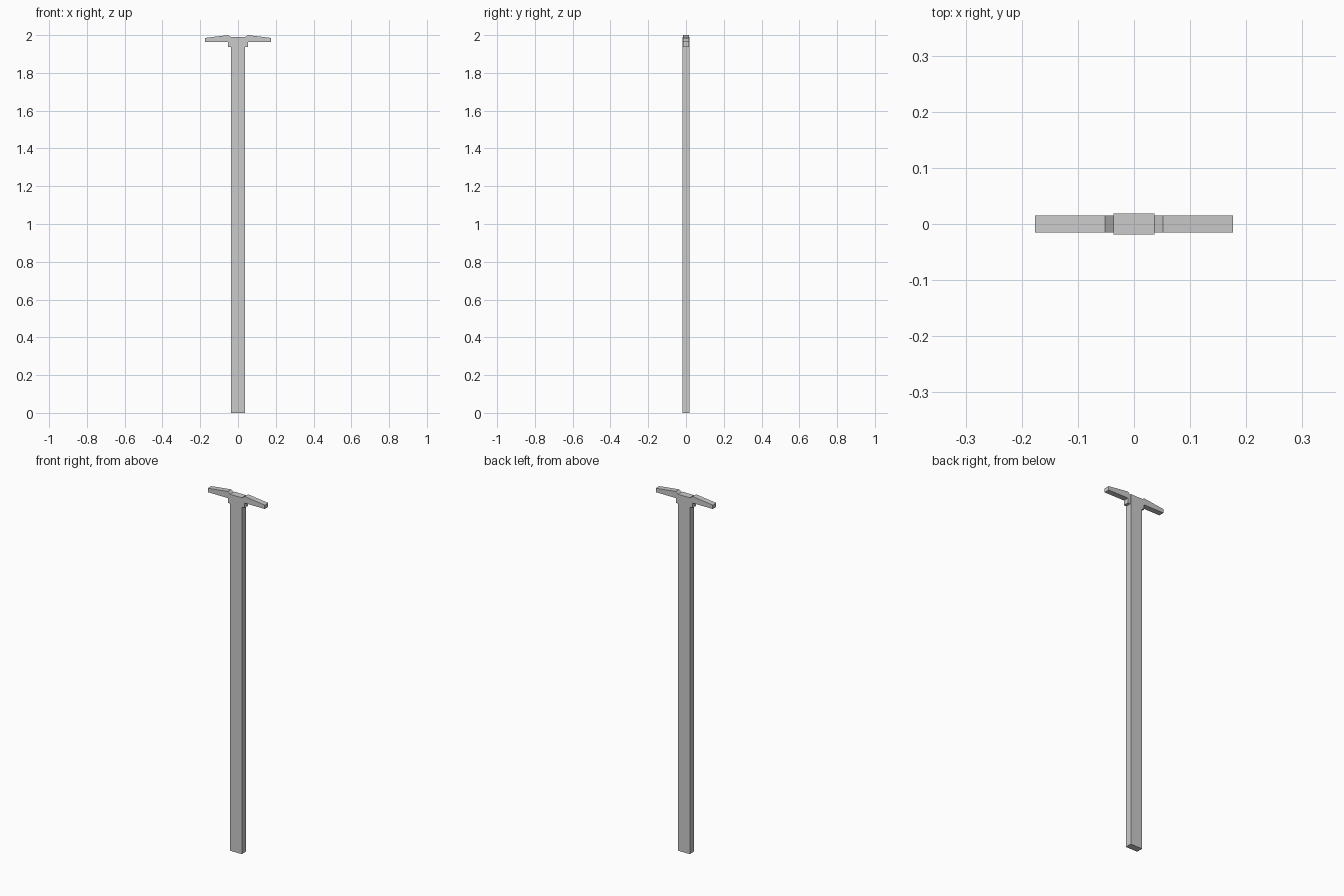
import bpy
import bmesh

if "Cube" in bpy.data.objects:
    bpy.data.objects.remove(bpy.data.objects["Cube"])

POST_X, POST_Y, POST_TOP = 0.0365, 0.019, 1.99
ARM_Y = 0.0155


def extruded(name, profile, half_depth):
    """Solid made by extruding an x-z outline along y, centred on y = 0."""
    bm = bmesh.new()
    face = bm.faces.new([bm.verts.new((x, -half_depth, z)) for x, z in profile])
    ext = bmesh.ops.extrude_face_region(bm, geom=[face], use_keep_orig=True)
    verts = [v for v in ext["geom"] if isinstance(v, bmesh.types.BMVert)]
    bmesh.ops.translate(bm, verts=verts, vec=(0, 2 * half_depth, 0))
    bmesh.ops.recalc_face_normals(bm, faces=bm.faces[:])
    mesh = bpy.data.meshes.new(name)
    bm.to_mesh(mesh)
    bm.free()
    obj = bpy.data.objects.new(name, mesh)
    bpy.context.collection.objects.link(obj)
    return obj


# Tall rectangular post
extruded("post", [(-POST_X, 0), (POST_X, 0), (POST_X, POST_TOP), (-POST_X, POST_TOP)], POST_Y)

# Tapered cross arm with a stepped shoulder under it, mirrored to both sides
arm = extruded("cross_arm", [
    (POST_X, 1.936), (0.052, 1.936), (0.052, 1.963), (0.176, 1.963),
    (0.176, 1.985), (0.052, 2.0), (POST_X, 1.988),
], ARM_Y)
mirror = arm.modifiers.new("both_sides", "MIRROR")
mirror.use_axis = (True, False, False)
mirror.use_mirror_merge = False
